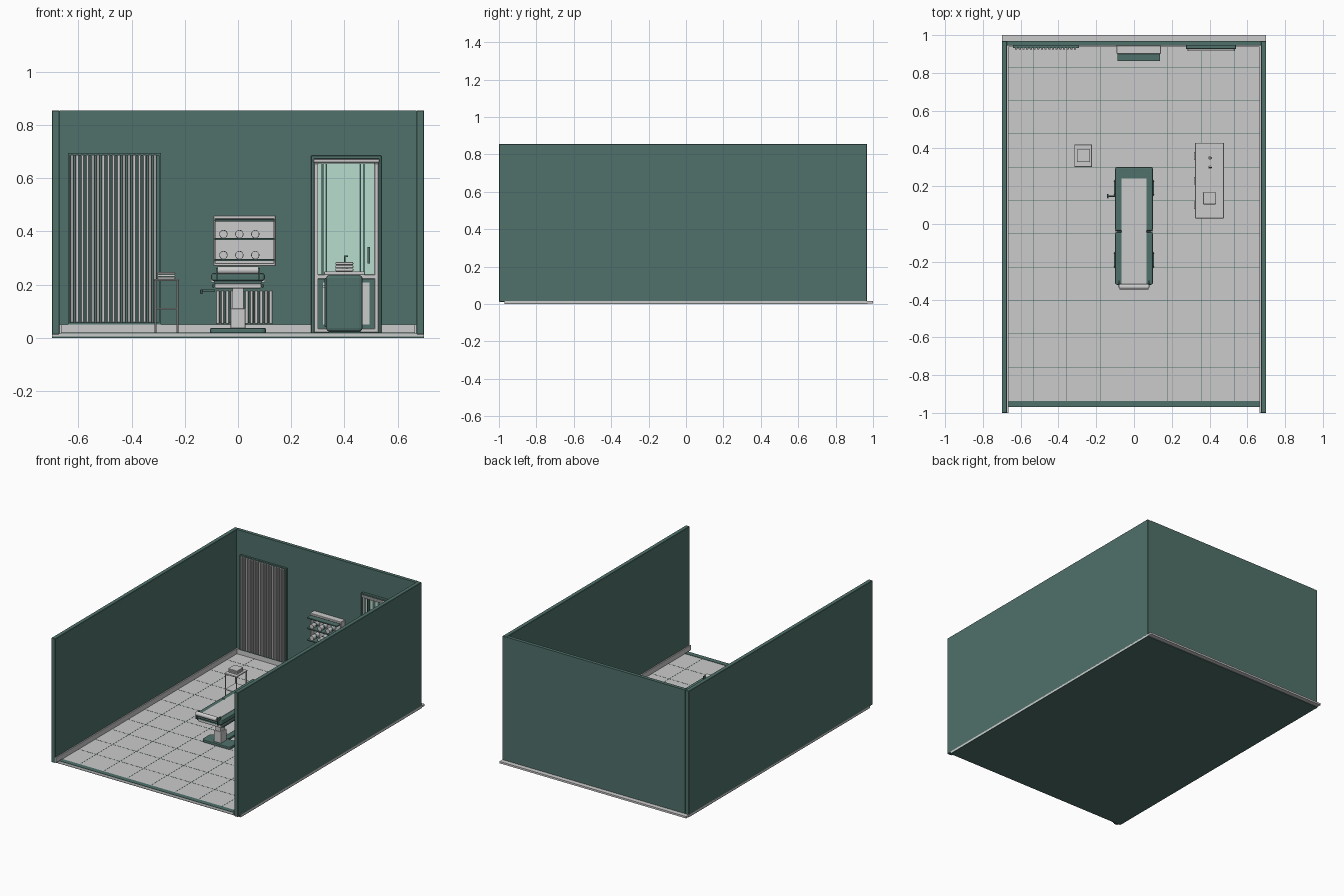
import bpy, bmesh, math
from mathutils import Matrix

def mat(name, c):
    m = bpy.data.materials.new(name)
    m.diffuse_color = (*c, 1)
    return m

GREEN = mat("sage green", (0.08, 0.165, 0.145))
GLASS = mat("pale glass", (0.48, 0.72, 0.62))

def finish(name, bm, m, bevel=0.0, seg=2):
    me = bpy.data.meshes.new(name)
    bm.to_mesh(me)
    bm.free()
    ob = bpy.data.objects.new(name, me)
    bpy.context.collection.objects.link(ob)
    if m:
        me.materials.append(m)
    if bevel:
        b = ob.modifiers.new("bevel", "BEVEL")
        b.width, b.segments = bevel, seg
    return ob

def add_box(bm, x0, x1, y0, y1, z0, z1):
    M = Matrix.Translation(((x0+x1)/2, (y0+y1)/2, (z0+z1)/2)) @ Matrix.Diagonal((x1-x0, y1-y0, z1-z0, 1))
    bmesh.ops.create_cube(bm, size=1, matrix=M)

def boxes(name, specs, m=None, bevel=0.0, seg=2):
    bm = bmesh.new()
    for s in specs:
        add_box(bm, *s)
    return finish(name, bm, m, bevel, seg)

def rods(name, centres, r, length, axis="z", m=None, n=20):
    bm = bmesh.new()
    rot = {"z": Matrix(), "x": Matrix.Rotation(math.pi/2, 4, "Y"), "y": Matrix.Rotation(math.pi/2, 4, "X")}[axis]
    for c in centres:
        bmesh.ops.create_cone(bm, cap_ends=True, segments=n, radius1=r, radius2=r, depth=length,
                              matrix=Matrix.Translation(c) @ rot)
    for f in bm.faces:
        f.smooth = len(f.verts) == 4
    for e in bm.edges:
        e.smooth = all(f.smooth for f in e.link_faces)
    return finish(name, bm, m)

def rounded_slab(name, cx, cy, hx, hy, z0, z1, r, m=None, bevel=0.004):
    # extruded rounded rectangle
    bm = bmesh.new()
    vs = []
    for k, (sx, sy) in enumerate([(1, 1), (-1, 1), (-1, -1), (1, -1)]):
        for i in range(6):
            a = math.pi/2 * (k + i/5)
            vs.append(bm.verts.new((cx + sx*(hx-r) + r*math.cos(a), cy + sy*(hy-r) + r*math.sin(a), z0)))
    f = bm.faces.new(vs)
    ex = bmesh.ops.extrude_face_region(bm, geom=[f])
    bmesh.ops.translate(bm, vec=(0, 0, z1-z0), verts=[v for v in ex["geom"] if isinstance(v, bmesh.types.BMVert)])
    bmesh.ops.recalc_face_normals(bm, faces=bm.faces)
    return finish(name, bm, m, bevel)

# room shell
boxes("floor", [(-.7, .7, -.97, 1, .004, .0165)])
boxes("floor_underside", [(-.7, .7, -.97, .97, 0, .004)], GREEN)
boxes("side_walls", [(-.7, -.672, -1, .968, .012, .855), (.672, .7, -1, .968, .012, .855)], GREEN, .002, 1)
boxes("back_wall", [(-.672, .672, .945, .968, .012, .855)], GREEN)
boxes("threshold", [(-.672, .672, -.97, -.937, .012, .019)], GREEN)
boxes("skirting", [(-.672, -.664, -1, .945, .0165, .05), (.664, .672, -1, .945, .0165, .05),
                   (-.664, .664, .937, .945, .0165, .05)])
# tile joints
boxes("tile_joints", [(i*.178-.0012, i*.178+.0012, -.937, .937, .0155, .0172) for i in range(-3, 4)] +
      [(-.664, .664, y-.0012, y+.0012, .0155, .0172) for y in [.83-.1765*i for i in range(10)]], GREEN)

# slatted wall panel
boxes("slat_panel_back", [(-.64, -.29, .939, .946, .05, .695)], GREEN)
boxes("slat_panel_frame", [(-.64, -.29, .932, .94, .685, .695), (-.64, -.29, .932, .94, .05, .057),
                           (-.64, -.633, .932, .94, .057, .685), (-.297, -.29, .932, .94, .057, .685)], GREEN)
boxes("slats", [(-.63+i*.0195, -.618+i*.0195, .924, .94, .057, .688) for i in range(17)], None, .002, 1)

# door with fluted glass
boxes("door_frame", [(.275, .287, .926, .946, .018, .685), (.528, .54, .926, .946, .018, .685),
                     (.275, .54, .926, .946, .672, .685)], GREEN, .002, 1)
boxes("door_leaf", [(.287, .528, .93, .946, .655, .672), (.287, .301, .93, .946, .02, .655),
                    (.514, .528, .93, .946, .02, .655), (.287, .528, .93, .946, .222, .238),
                    (.287, .528, .93, .946, .02, .035)], None, .001, 1)
boxes("door_lower_panel", [(.301, .514, .936, .946, .035, .222)], GREEN)
boxes("door_lower_inset", [(.32, .495, .932, .938, .05, .208)])
boxes("door_glass", [(.301, .514, .938, .946, .238, .655)], GLASS)
boxes("glass_flutes", [(.303+i*.0125, .309+i*.0125, .935, .939, .24, .653) for i in range(17)], GLASS)
boxes("glass_bars", [(x-.003, x+.003, .931, .94, .238, .655) for x in (.318, .332, .46, .474)], GREEN)
boxes("door_top_rail", [(.283, .532, .915, .93, .66, .673)], None, .002, 1)
boxes("door_handle", [(.488, .496, .915, .921, .28, .342), (.49, .494, .92, .932, .29, .296),
                      (.49, .494, .92, .932, .326, .332)], GREEN)

# wall shelf with rolled towels
boxes("shelf_cabinet", [(-.092, .142, .935, .945, .27, .46), (-.092, .142, .90, .94, .446, .46),
                        (-.092, -.084, .90, .94, .27, .46), (.134, .142, .90, .94, .27, .46),
                        (-.092, .142, .90, .94, .27, .282)], None, .002, 1)
boxes("shelves", [(-.088, .138, .862, .94, z, z+.008) for z in (.438, .367, .288)], GREEN, .001, 1)
rolls = [(x, .902, z) for x in (-.055, .005, .065) for z in (.390, .311)]
rods("rolled_towels", rolls, .015, .07, "y")
rods("towel_bands", rolls, .0156, .012, "y", GREEN)

# radiator
boxes("radiator_back", [(-.083, .13, .934, .946, .055, .175)], GREEN)
boxes("radiator_fins", [(-.083+i*.0182, -.07+i*.0182, .918, .936, .052, .178) for i in range(12)], None, .002, 1)

# treatment table
for tag, y in (("front", -.19), ("rear", .19)):
    rounded_slab(tag + "_foot", 0, y, .106, .05, .018, .036, .02, GREEN)
    boxes(tag + "_column_sleeve", [(-.028, .028, y-.032, y+.032, .034, .11)], None, .004)
    boxes(tag + "_column", [(-.021, .021, y-.025, y+.025, .1, .19)], None, .003)
boxes("foot_link", [(-.02, .02, -.15, .15, .02, .032)], GREEN)
boxes("table_frame", [(-.088, .088, -.305, .295, .186, .204)], None, .004)
boxes("frame_rails", [(s*.093-.005, s*.093+.005, -.3, .29, .19, .2) for s in (-1, 1)], GREEN, .002)
boxes("cushion_base", [(-.09, .09, -.31, .3, .204, .216)], GREEN)
rounded_slab("leg_cushion", 0, -.182, .1, .14, .214, .243, .012, GREEN, .008)
rounded_slab("back_cushion", 0, .132, .1, .17, .214, .243, .012, GREEN, .008)
boxes("cushion_hinges", [(s*.094-.007, s*.094+.007, -.048, -.032, .208, .236) for s in (-1, 1)])
boxes("paper_sheet", [(-.066, .066, -.325, .24, .242, .2455)])
rods("paper_roll", [(0, -.332, .254)], .0145, .155, "x", None, 24)
boxes("roll_brackets", [(s*.08-.003, s*.08+.003, -.336, -.3, .215, .262) for s in (-1, 1)], GREEN)
rods("side_lever", [(-.112, .148, .178)], .004, .05, "x", GREEN, 12)
boxes("lever_grip", [(-.142, -.134, .136, .16, .164, .182)], GREEN, .002)

# side stand with folded towels
boxes("stand_top", [(-.316, -.222, .302, .42, .213, .221)], None, .002, 1)
boxes("stand_shelf", [(-.312, -.226, .306, .416, .106, .112)], None, .001, 1)
rods("stand_legs", [(x, y, .115) for x in (-.31, -.228) for y in (.308, .414)], .0035, .2, "z", None, 12)
boxes("stand_towels", [(-.303, -.236, .327, .395, .221+i*.009, .229+i*.009) for i in range(3)], None, .003)

# storage cabinet
boxes("cabinet_body", [(.331, .468, .036, .424, .024, .236)], GREEN, .012, 3)
boxes("cabinet_plinth", [(.34, .46, .05, .41, .016, .03)], GREEN)
boxes("cabinet_top", [(.324, .476, .03, .43, .236, .25)], None, .003)
boxes("cabinet_doors", [(.326, .334, y-.058, y+.058, .04, .225) for y in (.1, .23, .36)], GREEN, .002, 1)
boxes("cabinet_handles", [(.317, .327, y-.02, y+.02, .19, .197) for y in (.1, .23, .36)])
boxes("cabinet_towels", [(.366, .434, .104, .168, .25+i*.012, .261+i*.012) for i in range(3)], None, .004)
rods("bottles", [(.402, y, .268) for y in (.3, .35)], .009, .036)
rods("bottle_necks", [(.402, y, .295) for y in (.3, .35)], .003, .022, "z", GREEN, 12)
boxes("bottle_spouts", [(.398, .414, y-.003, y+.003, .304, .309) for y in (.3, .35)], GREEN)
